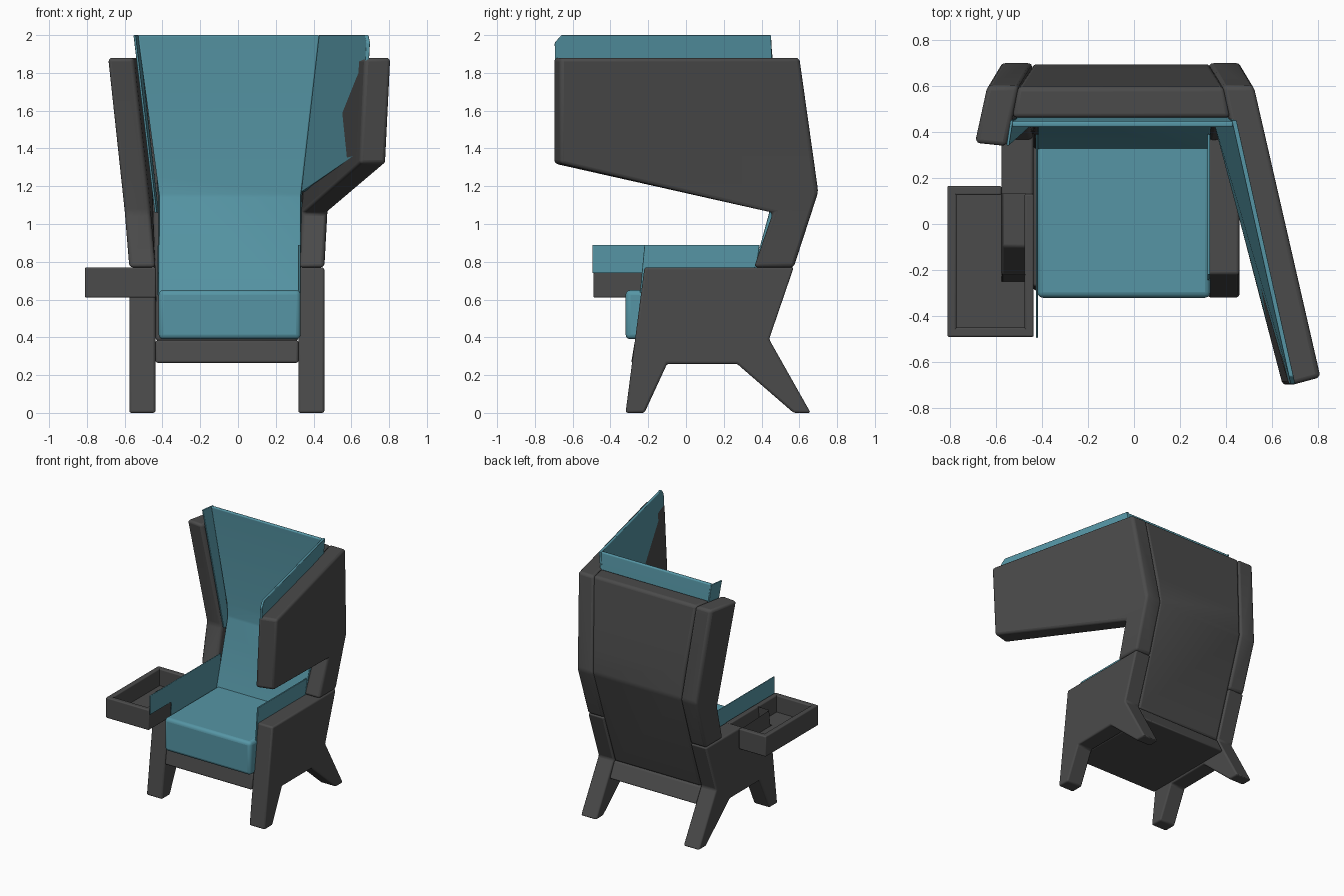
import bpy, bmesh, math

if "Cube" in bpy.data.objects:
    bpy.data.objects.remove(bpy.data.objects["Cube"], do_unlink=True)


def material(name, rgb):
    m = bpy.data.materials.new(name)
    m.use_nodes = True
    m.diffuse_color = (*rgb, 1)
    m.node_tree.nodes["Principled BSDF"].inputs["Base Color"].default_value = (*rgb, 1)
    return m


charcoal = material("charcoal", (0.07, 0.07, 0.07))
teal = material("teal", (0.092, 0.302, 0.375))


def loft(name, side_a, side_b, mat, bevel=0.012, faces=None, open_edges=()):
    """Solid between two matching outlines; open_edges lists rim faces left out."""
    n = len(side_a)
    faces = faces or [range(n)]
    bm = bmesh.new()
    va = [bm.verts.new(p) for p in side_a]
    vb = [bm.verts.new(p) for p in side_b]
    for f in faces:
        bm.faces.new([va[i] for i in f])
        bm.faces.new([vb[i] for i in reversed(f)])
    for i in range(n):
        if i not in open_edges:
            j = (i + 1) % n
            bm.faces.new((va[j], va[i], vb[i], vb[j]))
    bmesh.ops.recalc_face_normals(bm, faces=bm.faces)
    mesh = bpy.data.meshes.new(name)
    bm.to_mesh(mesh)
    bm.free()
    mesh.materials.append(mat)
    ob = bpy.data.objects.new(name, mesh)
    bpy.context.scene.collection.objects.link(ob)
    if bevel:
        mod = ob.modifiers.new("soft_edges", "BEVEL")
        mod.width, mod.segments = bevel, 3
        mod.limit_method, mod.angle_limit = "ANGLE", math.radians(12)
    bpy.ops.object.select_all(action="DESELECT")
    ob.select_set(True)
    bpy.context.view_layer.objects.active = ob
    bpy.ops.object.shade_smooth_by_angle(angle=math.radians(35))
    return ob


def box(name, x, y, z, mat, bevel=0.012):
    ring = [(y[0], z[0]), (y[1], z[0]), (y[1], z[1]), (y[0], z[1])]
    return loft(name, [(x[0], *p) for p in ring], [(x[1], *p) for p in ring], mat, bevel)


def slab(name, rows, mat, bevel=0.012):
    """Symmetric cross-piece: rows of (y, z, right x, left x)."""
    return loft(name, [(r, y, z) for y, z, r, l in rows],
                [(l, y, z) for y, z, r, l in rows], mat, bevel)


# Arm and leg frames
frame = [(-0.32, 0), (-0.22, 0), (-0.10, 0.26), (0.27, 0.26), (0.57, 0), (0.66, 0),
         (0.44, 0.39), (0.57, 0.77), (0.13, 0.77), (-0.22, 0.77)]
loft("left_leg_frame", [(0.32, *p) for p in frame], [(0.457, *p) for p in frame], charcoal)
loft("right_leg_frame", [(-0.575, *p) for p in frame], [(-0.437, *p) for p in frame],
     charcoal, open_edges=(8,))

# Side wings: a lower post folded to an upper panel (outer x, y, z)
fold = [(0, 1, 2, 5 + 1), (6, 2, 3, 4, 5)]
left_outer = [(0.457, 0.36, 0.77), (0.457, 0.57, 0.77), (0.462, 0.70, 1.17),
              (0.52, 0.60, 1.88), (0.81, -0.665, 1.88), (0.783, -0.665, 1.32),
              (0.475, 0.46, 1.06)]
left_inner = [(x - 0.138, y - (0.037 if y < 0 else 0), z) for x, y, z in left_outer]
loft("left_wing", left_outer, left_inner, charcoal, 0.02, fold)

right_outer = [(-0.575, 0.36, 0.77), (-0.575, 0.57, 0.77), (-0.578, 0.70, 1.17),
               (-0.637, 0.60, 1.88), (-0.692, 0.35, 1.88), (-0.602, 0.46, 1.06)]
right_inner = [(x + 0.138, y - (0.015 if z > 1.8 and y < 0.5 else 0), z)
               for x, y, z in right_outer]
loft("right_wing", right_outer, right_inner, charcoal, 0.02, [(0, 1, 2, 5), (5, 2, 3, 4)])

# Back shell and seat base
slab("back_shell", [(0.32, 0.38, -0.437, 0.32), (0.435, 0.38, -0.437, 0.32),
                    (0.695, 1.17, -0.44, 0.33), (0.67, 1.38, -0.455, 0.345),
                    (0.595, 1.88, -0.505, 0.39), (0.46, 1.88, -0.53, 0.42),
                    (0.52, 1.2, -0.46, 0.35), (0.37, 0.65, -0.437, 0.32)], charcoal, 0.02)
slab("seat_base", [(-0.29, 0.265, -0.437, 0.32), (0.50, 0.265, -0.437, 0.32),
                   (0.44, 0.385, -0.437, 0.32), (-0.27, 0.385, -0.437, 0.32)], charcoal)

# Upholstery
box("seat_cushion", (-0.42, 0.332), (-0.32, 0.36), (0.39, 0.65), teal, 0.025)
slab("back_cushion", [(0.32, 0.62, -0.42, 0.332), (0.465, 1.15, -0.42, 0.335),
                      (0.47, 1.25, -0.43, 0.345), (0.42, 2.0, -0.53, 0.43),
                      (0.445, 2.0, -0.53, 0.43), (0.53, 1.25, -0.43, 0.345),
                      (0.525, 1.15, -0.42, 0.335), (0.38, 0.62, -0.42, 0.332)], teal, 0.008)


def lining(name, pts, dx, bevel=0.004):
    return loft(name, pts, [(x + dx, y, z) for x, y, z in pts], teal, bevel)


lining("left_wing_lining", [(0.425, 0.45, 2.0), (0.672, -0.66, 2.0), (0.68, -0.695, 1.96),
                            (0.648, -0.69, 1.40), (0.635, -0.65, 1.375),
                            (0.335, 0.48, 1.17)], 0.02)
lining("right_wing_lining", [(-0.525, 0.45, 2.0), (-0.542, 0.34, 2.0),
                             (-0.43, 0.44, 1.06), (-0.42, 0.50, 1.06)], -0.012)
lining("left_arm_lining", [(0.318, -0.245, 0.62), (0.318, -0.22, 0.89),
                           (0.318, 0.39, 0.89), (0.318, 0.35, 0.62)], 0.012)
lining("right_arm_lining", [(-0.425, -0.495, 0.74), (-0.425, -0.495, 0.89),
                            (-0.425, 0.39, 0.89), (-0.425, 0.35, 0.62),
                            (-0.425, -0.24, 0.62), (-0.425, -0.23, 0.74)], 0.008)

# Side tray: rim walls and floor, open above the hollow arm
rim = (0.61, 0.77)
box("tray_outer_wall", (-0.81, -0.77), (-0.49, 0.165), rim, charcoal, 0.008)
box("tray_inner_wall", (-0.475, -0.435), (-0.49, 0.13), rim, charcoal, 0.008)
box("tray_front_wall", (-0.81, -0.435), (-0.49, -0.45), rim, charcoal, 0.008)
box("tray_back_wall", (-0.81, -0.575), (0.125, 0.165), rim, charcoal, 0.008)
box("tray_floor", (-0.79, -0.575), (-0.47, 0.15), (0.611, 0.64), charcoal, 0)
box("tray_floor_front", (-0.576, -0.45), (-0.47, -0.25), (0.611, 0.64), charcoal, 0)
